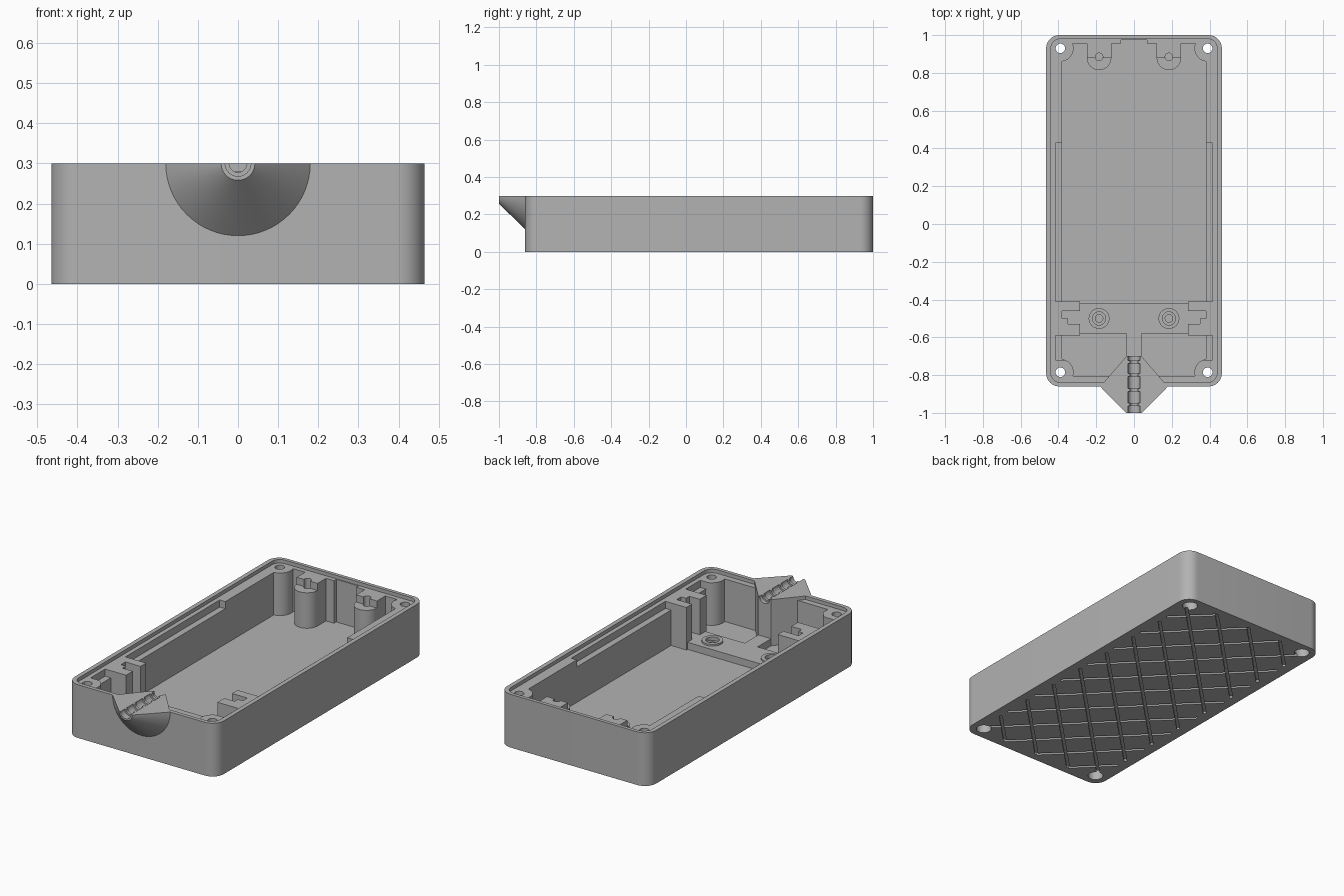
import bpy, bmesh
from math import sin, cos, pi, radians, sqrt, atan2
from mathutils import Matrix, Vector

cube = bpy.data.objects.get("Cube")
if cube:
    bpy.data.objects.remove(cube, do_unlink=True)

grey = bpy.data.materials.new("matte grey plastic")
grey.use_nodes = True
grey.diffuse_color = (0.45, 0.45, 0.45, 1)
grey.node_tree.nodes["Principled BSDF"].inputs["Base Color"].default_value = grey.diffuse_color

FRONT, BACK, HALF, TOP, FLOOR, LIP = -0.86, 1.0, 0.465, 0.3, 0.04, 0.28
SCREWS = [(s * 0.39, y) for s in (-1, 1) for y in (-0.785, 0.93)]


def finish(name, bm):
    bmesh.ops.recalc_face_normals(bm, faces=bm.faces)
    mesh = bpy.data.meshes.new(name)
    bm.to_mesh(mesh)
    bm.free()
    mesh.materials.append(grey)
    obj = bpy.data.objects.new(name, mesh)
    bpy.context.collection.objects.link(obj)
    return obj


def add_prism(bm, pts, z0, z1):
    low = [bm.verts.new((x, y, z0)) for x, y in pts]
    high = [bm.verts.new((x, y, z1)) for x, y in pts]
    bm.faces.new(low)
    bm.faces.new(high)
    for i in range(len(pts)):
        j = (i + 1) % len(pts)
        bm.faces.new((low[i], low[j], high[j], high[i]))


def prism(name, pts, z0, z1):
    bm = bmesh.new()
    add_prism(bm, pts, z0, z1)
    return finish(name, bm)


def arc(cx, cy, r, a0, a1, n=12):
    return [(cx + r * cos(a0 + (a1 - a0) * i / n), cy + r * sin(a0 + (a1 - a0) * i / n))
            for i in range(n + 1)]


def rect(x0, x1, y0, y1):
    return [(x0, y0), (x1, y0), (x1, y1), (x0, y1)]


def rounded(hw, y0, y1, r):
    corners = [(hw - r, y0 + r, -pi / 2), (hw - r, y1 - r, 0),
               (r - hw, y1 - r, pi / 2), (r - hw, y0 + r, pi)]
    return [p for x, y, a in corners for p in arc(x, y, r, a, a + pi / 2)]


def disc(name, x, y, r, z0, z1):
    return prism(name, arc(x, y, r, 0, 2 * pi, 32)[:-1], z0, z1)


def y_cone(name, y0, y1, r0, r1):
    bm = bmesh.new()
    place = Matrix.Translation((0, (y0 + y1) / 2, TOP)) @ Matrix.Rotation(-pi / 2, 4, 'X')
    bmesh.ops.create_cone(bm, cap_ends=True, segments=64, radius1=r0, radius2=r1,
                          depth=y1 - y0, matrix=place)
    return finish(name, bm)


def carve(targets, cutter):
    # Cut the shape out of each target, bake the result and drop the cutter
    cutter.hide_render = True
    for obj in targets:
        mod = obj.modifiers.new("cut", 'BOOLEAN')
        mod.operation, mod.solver, mod.object = 'DIFFERENCE', 'EXACT', cutter
        bpy.context.view_layer.update()
        graph = bpy.context.evaluated_depsgraph_get()
        baked = bpy.data.meshes.new_from_object(obj.evaluated_get(graph))
        obj.modifiers.clear()
        obj.data = baked
    bpy.data.objects.remove(cutter, do_unlink=True)


# Case shell with a stepped rim
shell = prism("case_shell", rounded(HALF, FRONT, BACK, 0.07), 0, TOP)
carve([shell], prism("rim_cut", rounded(0.44, -0.838, 0.98, 0.05), LIP, 0.4))

# Main cavity, its corners bulging in around the screw bosses
R, IX, IY0, IY1 = 0.07, 0.38, -0.805, 0.955
quarter = []
for sy, wall, cy in ((-1, IY0, -0.785), (1, IY1, 0.93)):
    side = (IX, cy - sy * sqrt(R * R - 0.0001))
    end = (0.39 - sqrt(R * R - (wall - cy) ** 2), wall)
    a, b = [atan2(p[1] - cy, p[0] - 0.39) % (2 * pi) for p in (side, end)]
    curve = arc(0.39, cy, R, a, b)
    quarter += curve if sy > 0 else curve[::-1]
cavity = quarter + [(-x, y) for x, y in reversed(quarter)]
carve([shell], prism("cavity_cut", cavity, FLOOR, 0.4))

# Shelf along both side walls and a recess in the back wall
for s in (-1, 1):
    carve([shell], prism("shelf_cut", rect(*sorted((s * 0.36, s * 0.415)), -0.72, 0.43), 0.24, 0.4))
carve([shell], prism("back_cut", rect(-0.07, 0.07, 0.94, 0.975), FLOOR, 0.4))

# Screw holes with wide recesses underneath
for x, y in SCREWS:
    carve([shell], disc("screw_cut", x, y, 0.025, -0.1, 0.4))
    carve([shell], disc("head_cut", x, y, 0.04, -0.1, 0.12))

# Crossed diagonal grip grooves under the base
for s in (-1, 1):
    bm = bmesh.new()
    for k in range(-6, 7):
        c = 0.07 + k * 0.22
        xs = sorted(s * (y - c) for y in (-0.81, 0.95))
        x0, x1 = max(xs[0], -0.41), min(xs[1], 0.41)
        if x1 - x0 > 0.04:
            a, b = Vector((x0, s * x0 + c)), Vector((x1, s * x1 + c))
            side = Vector((-s, 1)).normalized() * 0.008
            add_prism(bm, [a - side, b - side, b + side, a + side], -0.05, 0.012)
    carve([shell], finish("grip_cut", bm))

# Cable outlet: half cone outside, tapered block inside
cone = y_cone("cable_cone", -1.0, -0.85, 0.042, 0.19)
carve([cone], prism("cone_cut", rect(-1, 1, -2, 0), TOP, 1))
block = prism("cable_block", [(-0.17, -0.85), (0.17, -0.85), (0.04, -0.70), (-0.04, -0.70)], 0.02, TOP)
outlet = [shell, cone, block]
carve(outlet, y_cone("bore_cut", -1.1, -0.6, 0.022, 0.022))
edges = [-1.1, -0.955, -0.88, -0.80, -0.73, -0.6]
for y0, y1 in zip(edges, edges[1:]):
    carve(outlet, y_cone("ring_cut", y0 + 0.008, y1 - 0.008, 0.032, 0.032))

# Raised mounting plate with a rib to the cable block
plate = prism("mounting_plate", [(-0.39, -0.42), (-0.39, -0.58), (-0.04, -0.58), (-0.04, -0.72),
                                 (0.04, -0.72), (0.04, -0.58), (0.39, -0.58), (0.39, -0.42)],
              0.02, 0.08)

for s, tag in ((-1, "right"), (1, "left")):
    # Slotted bracket on the side wall
    outline = [(0.42, -0.41), (0.285, -0.41), (0.285, -0.46), (0.38, -0.46), (0.38, -0.50),
               (0.35, -0.50), (0.35, -0.53), (0.285, -0.53), (0.285, -0.59), (0.42, -0.59)]
    prism(tag + "_bracket", [(s * x, y) for x, y in outline], 0.02, LIP)

    # Screw boss on the plate
    x = s * 0.185
    boss = disc(tag + "_plate_boss", x, -0.5, 0.055, 0.02, 0.09)
    carve([boss, plate], disc("boss_cut", x, -0.5, 0.035, 0.07, 0.2))
    carve([boss, plate], disc("boss_bore_cut", x, -0.5, 0.02, 0.045, 0.2))

    # Round-fronted back post with a higher step behind its screw hole
    d_shape = [(x + 0.065, 0.965), (x - 0.065, 0.965)] + arc(x, 0.88, 0.065, pi, 2 * pi, 24)
    post = prism(tag + "_back_post", d_shape, 0.02, 0.24)
    step = prism(tag + "_post_step", rect(x - 0.065, x + 0.065, 0.88, 0.965), 0.2, LIP)
    carve([post, step], disc("post_cut", x, 0.885, 0.02, 0.12, 0.4))

# Smooth the round surfaces, keep edges crisp
for obj in bpy.context.scene.objects:
    if obj.type == 'MESH' and grey.name in obj.data.materials:
        bpy.ops.object.select_all(action='DESELECT')
        obj.select_set(True)
        bpy.context.view_layer.objects.active = obj
        bpy.ops.object.shade_smooth_by_angle(angle=radians(30))
